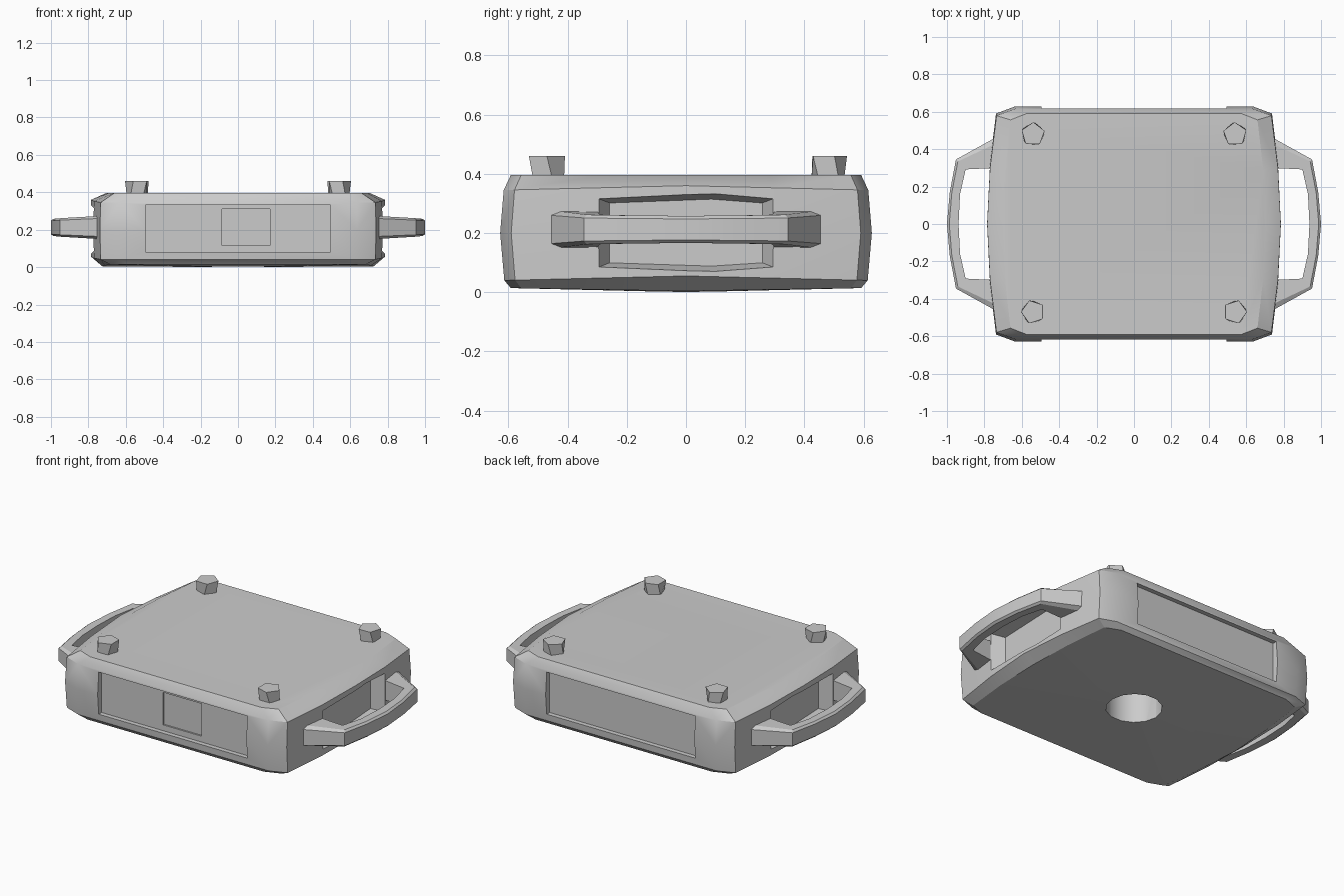
import bpy, bmesh
from math import sin, cos, pi, radians
from mathutils import Vector

if "Cube" in bpy.data.objects:
    bpy.data.objects.remove(bpy.data.objects["Cube"])

grey = bpy.data.materials.new("plain grey")
grey.use_nodes = True
COLOR = (0.6, 0.6, 0.6, 1)
grey.diffuse_color = COLOR
grey.node_tree.nodes["Principled BSDF"].inputs["Base Color"].default_value = COLOR


def loft(name, rings, peak=None):
    """Skin a stack of equal rings and close both ends; peak domes the first."""
    bm = bmesh.new()
    loops = [[bm.verts.new(p) for p in r] for r in rings]
    n = len(loops[0])
    for a, b in zip(loops, loops[1:]):
        for i in range(n):
            j = (i + 1) % n
            bm.faces.new((a[i], a[j], b[j], b[i]))
    if peak:
        tip = bm.verts.new(peak)
        for i in range(n):
            bm.faces.new((tip, loops[0][(i + 1) % n], loops[0][i]))
    else:
        bm.faces.new(loops[0][::-1])
    bm.faces.new(loops[-1])
    bmesh.ops.recalc_face_normals(bm, faces=bm.faces[:])
    mesh = bpy.data.meshes.new(name)
    bm.to_mesh(mesh)
    bm.free()
    mesh.materials.append(grey)
    ob = bpy.data.objects.new(name, mesh)
    bpy.context.collection.objects.link(ob)
    return ob


def smooth(ob, angle):
    bpy.ops.object.select_all(action='DESELECT')
    ob.select_set(True)
    bpy.context.view_layer.objects.active = ob
    bpy.ops.object.shade_smooth_by_angle(angle=radians(angle))


def cut(ob, tool):
    mod = ob.modifiers.new("cut", 'BOOLEAN')
    mod.operation = 'DIFFERENCE'
    mod.solver = 'EXACT'
    mod.object = tool
    bpy.context.view_layer.objects.active = ob
    bpy.ops.object.modifier_apply(modifier=mod.name)
    bpy.data.objects.remove(tool)


def block(x0, x1, y0, y1, z0, z1):
    ring = [(x0, y0), (x1, y0), (x1, y1), (x0, y1)]
    return loft("cutter", [[(x, y, z) for x, y in ring] for z in (z0, z1)])


# Body: bowed plan outline stacked in rings with chamfered rims
quarter = [(0.785, 0), (0.77, 0.3), (0.735, 0.585), (0.635, 0.622)]
half = quarter + [(-x, y) for x, y in quarter[::-1]]
plan = half + [(x, -y) for x, y in half[-2:0:-1]]


def body_ring(z, inset_x, inset_y, bow):
    ring = []
    for x, y in plan:
        middle = 1 - abs(y) / 0.622
        ring.append((x * (1 - inset_x / 0.785), y * (1 - inset_y / 0.622), z + bow * middle))
    return ring


body = loft("body", [
    body_ring(0.014, 0.06, 0.03, -0.01),
    body_ring(0.04, 0, 0.008, 0.015),
    body_ring(0.2, -0.003, -0.006, 0),
    body_ring(0.345, 0, 0.006, 0.015),
    body_ring(0.396, 0.08, 0.03, 0)], peak=(0, 0, 0))

# Front and back panel recesses, and the small inset on the front
for s in (-1, 1):
    cut(body, block(-0.495, 0.495, s * 0.59, s * 0.8, 0.08, 0.333))
cut(body, block(-0.085, 0.17, -0.7, -0.58, 0.115, 0.31))

# Finger recesses behind the handles, with tapering walls
opening = [(-0.3, 0.083), (0.1, 0.07), (0.3, 0.083), (0.3, 0.318), (0.1, 0.333), (-0.3, 0.318)]
for s in (-1, 1):
    rings = []
    for x, k in ((0.7, 0.86), (0.8, 1.03)):
        rings.append([(s * x, y * k, 0.2 + (z - 0.2) * k) for y, z in opening])
    cut(body, loft("cutter", rings))

# Round socket underneath
circle = [(0.155 * cos(2 * pi * i / 14), 0.155 * sin(2 * pi * i / 14)) for i in range(14)]
cut(body, loft("cutter", [[(x, y, z) for x, y in circle] for z in (-0.1, 0.26)]))
smooth(body, 28)

# Handles: outer point, inner point and half height along one half of the grip
stations = [((0.735, 0.465), (0.735, 0.3), 0.062), ((0.952, 0.345), (0.9, 0.292), 0.05),
            ((0.985, 0.17), (0.93, 0.16), 0.047), ((1.0, 0), (0.938, 0), 0.046)]
stations += [((a, -b), (c, -d), h) for (a, b), (c, d), h in stations[-2::-1]]
for s, side in ((1, "left"), (-1, "right")):
    rings = []
    for outer, inner, h in stations:
        o, i = Vector(outer), Vector(inner)
        m = o.lerp(i, 0.2)
        section = [(i, h), (m, h), (o, h * 0.78), (o, -h * 0.78), (m, -h), (i, -h)]
        rings.append([(s * p.x, p.y, 0.212 + z) for p, z in section])
    smooth(loft(side + "_handle", rings), 20)

# Feet: slightly twisted five-sided pegs
for s, side in ((1, "left"), (-1, "right")):
    for y, end, start in ((-0.47, "front", 0), (0.48, "back", 20)):
        rings = []
        for z, r, twist in ((0.385, 0.058, 18), (0.46, 0.064, 0)):
            angles = [radians(start + twist + 72 * i) for i in range(5)]
            rings.append([(s * (0.54 + r * cos(a)), y + r * sin(a), z) for a in angles])
        loft(end + "_" + side + "_peg", rings)
